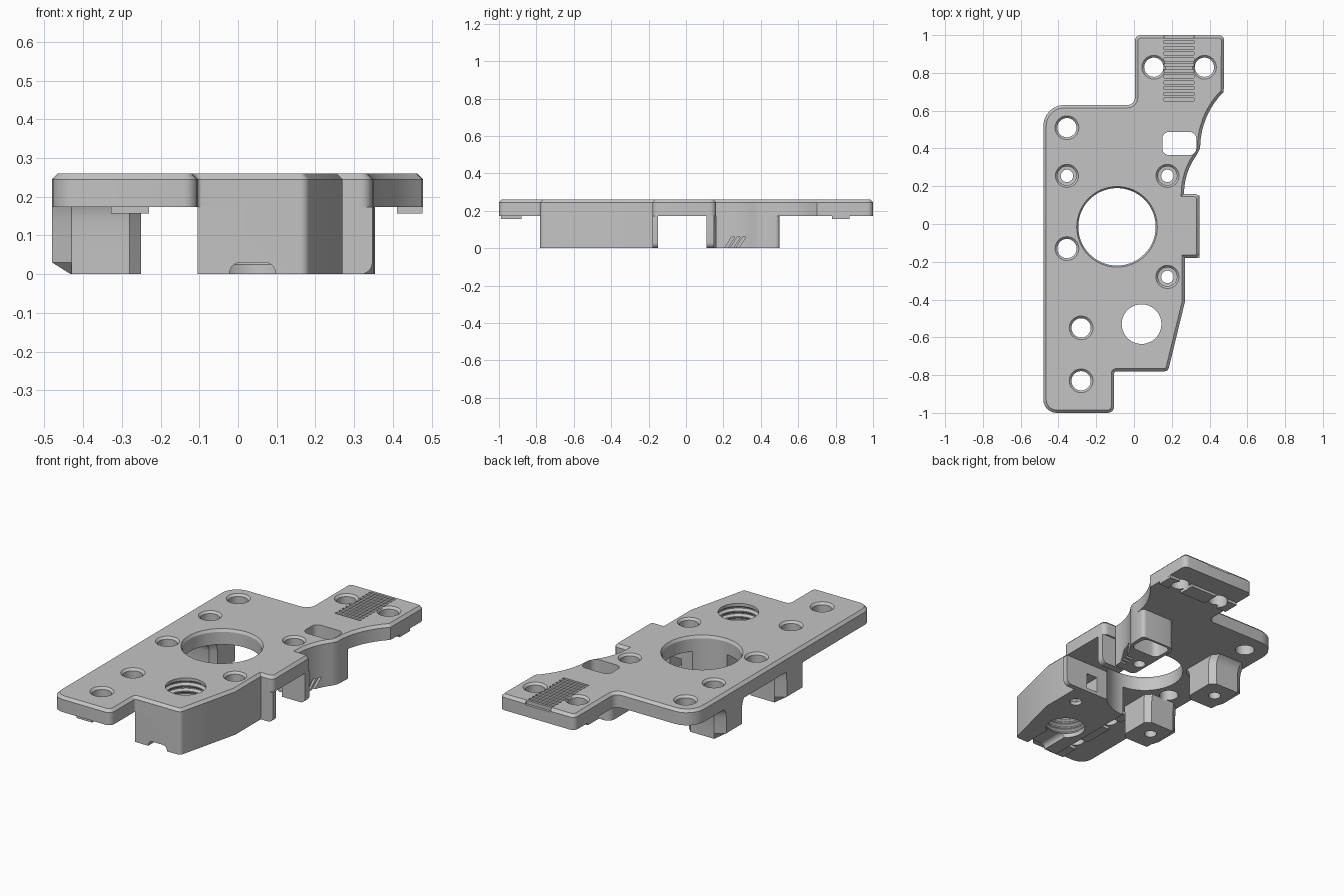
import bpy, bmesh, math
from mathutils import Vector

if "Cube" in bpy.data.objects:
    bpy.data.objects.remove(bpy.data.objects["Cube"])

GREY = (0.55, 0.55, 0.55, 1)
grey = bpy.data.materials.new("plain grey")
grey.use_nodes = True
grey.diffuse_color = GREY
grey.node_tree.nodes["Principled BSDF"].inputs["Base Color"].default_value = GREY

TOP, UNDER, CHAMFER = 0.26, 0.173, 0.015


def rounded(points):
    """Outline from (x, y, radius) corners; radius 0 keeps the corner sharp."""
    out = []
    for i, (x, y, r) in enumerate(points):
        p = Vector((x, y))
        if r == 0:
            out.append(p)
            continue
        a = (Vector(points[i - 1][:2]) - p).normalized()
        b = (Vector(points[(i + 1) % len(points)][:2]) - p).normalized()
        half = a.angle(b) / 2
        c = p + (a + b).normalized() * r / math.sin(half)
        start = p + a * r / math.tan(half) - c
        sweep = start.angle_signed(p + b * r / math.tan(half) - c)
        for k in range(7):
            t = -sweep * k / 6
            out.append(c + Vector((start.x * math.cos(t) - start.y * math.sin(t),
                                   start.x * math.sin(t) + start.y * math.cos(t))))
    return out


def inset(outline, d):
    """Counter-clockwise outline moved inward by d, with mitred corners."""
    out = []
    for i, p in enumerate(outline):
        a = (p - outline[i - 1]).normalized()
        b = (outline[(i + 1) % len(outline)] - p).normalized()
        na, nb = Vector((-a.y, a.x)), Vector((-b.y, b.x))
        out.append(p + (na + nb) * d / (1 + na.dot(nb)))
    return out


def arc(cx, cy, r, y0, y1, n=10):
    """Hollow arc bulging toward -x, between two heights in y."""
    ys = [y0 + (y1 - y0) * k / n for k in range(n + 1)]
    return [(cx - math.sqrt(r * r - (y - cy) ** 2), y, 0) for y in ys]


def loft(name, loops):
    """Closed solid through loops of equal length."""
    bm = bmesh.new()
    rings = [[bm.verts.new(v) for v in loop] for loop in loops]
    bm.faces.new(rings[0])
    bm.faces.new(rings[-1])
    n = len(rings[0])
    for lo, hi in zip(rings, rings[1:]):
        for i in range(n):
            bm.faces.new((lo[i], lo[(i + 1) % n], hi[(i + 1) % n], hi[i]))
    bmesh.ops.recalc_face_normals(bm, faces=bm.faces)
    mesh = bpy.data.meshes.new(name)
    bm.to_mesh(mesh)
    bm.free()
    mesh.materials.append(grey)
    ob = bpy.data.objects.new(name, mesh)
    bpy.context.collection.objects.link(ob)
    return ob


def at(outline, z):
    return [(p[0], p[1], z) for p in outline]


def prism(name, outline, z0, z1):
    return loft(name, [at(outline, z0), at(outline, z1)])


def box(name, x0, x1, y0, y1, z0, z1):
    return prism(name, [(x0, y0), (x1, y0), (x1, y1), (x0, y1)], z0, z1)


def lathe(name, x, y, profile, n=40):
    """Solid of revolution from (radius, height) pairs."""
    ang = [2 * math.pi * k / n for k in range(n)]
    return loft(name, [[(x + r * math.cos(a), y + r * math.sin(a), z) for a in ang]
                       for r, z in profile])


# Plate with chamfered top rim
low_arc = arc(0.615, 0.16, 0.35, 0.16, 0.37)
high_arc = arc(0.7725, 0.40, 0.4225, 0.40, 0.70)
plate_outline = rounded(
    [(-0.48, -1, 0.07), (-0.105, -1, 0.035), (-0.105, -0.78, 0.012), (0.18, -0.78, 0.025),
     (0.27, -0.41, 0), (0.27, -0.18, 0), (0.347, -0.18, 0.03), (0.347, 0.16, 0.03)]
    + low_arc + high_arc
    + [(0.478, 1, 0.03), (0.005, 1, 0.03), (0.005, 0.63, 0.04), (-0.48, 0.63, 0.11)])
plate = loft("mounting_plate", [at(plate_outline, UNDER), at(plate_outline, TOP - CHAMFER),
                                at(inset(plate_outline, CHAMFER), TOP)])
parts = [plate]

# Deep front block and rear column below the plate
parts.append(prism("front_block", rounded(
    [(-0.105, -0.78, 0), (0.18, -0.78, 0.025), (0.27, -0.41, 0), (0.27, -0.15, 0),
     (-0.105, -0.15, 0)]), 0, UNDER))
parts.append(prism("rear_column", rounded(
    [(0.13, 0.15, 0.03)] + low_arc + [(0.35, 0.40, 0), (0.355, 0.50, 0.02),
                                      (0.13, 0.50, 0.04)]), 0, UNDER))

# Two legs under the side tab, with rounded lower outer corners
for name, y0, y1 in (("front_tab_leg", -0.18, -0.15), ("rear_tab_leg", 0.11, 0.15)):
    side = rounded([(0.2, 0.0, 0), (0.347, 0.0, 0.03), (0.347, UNDER, 0), (0.2, UNDER, 0)])
    parts.append(loft(name, [[(p.x, y, p.y) for p in side] for y in (y0, y1)]))

# Screw posts along the left edge, flaring into the plate
for name, cy, spread in (("rear_post", 0.25, 1.0), ("front_post", -0.295, 0.25)):
    def ring(z, flare=0.0, cut=0.0):
        foot = [(-0.48 + cut, -0.07), (-0.43, -0.11), (-0.28, -0.11), (-0.25, -0.08),
                (-0.25, 0.08), (-0.28, 0.11), (-0.43, 0.11), (-0.48 + cut, 0.07)]
        return [(x, cy + dy * (1 + flare * spread), z) for x, dy in foot]
    parts.append(loft(name, [ring(0, 0, 0.048), ring(0.03), ring(0.12), ring(0.145, 0.06),
                             ring(0.163, 0.17), ring(UNDER, 0.3)]))

# Shallow pads under the clamp holes
for k, (y0, y1) in enumerate(((-0.99, -0.88), (-0.78, -0.60), (-0.50, -0.42))):
    parts.append(box(f"front_pad_{k}", -0.328, -0.23, y0, y1, 0.157, UNDER))
for k, (x0, x1) in enumerate(((0.008, 0.07), (0.155, 0.325), (0.41, 0.476))):
    parts.append(box(f"arm_pad_{k}", x0, x1, 0.78, 0.875, 0.157, UNDER))

# Cutters: motor bore, threaded bore, screw holes, slot
cutters = [lathe("bore", -0.09, -0.015, [(0.205, -0.1), (0.205, 0.245), (0.222, 0.275)], 64)]
thread = [(0.105, -0.1), (0.105, 0.02)]
for k in range(7):
    z = 0.025 + k * 0.032
    thread += [(0.105, z), (0.118, z + 0.01), (0.118, z + 0.016), (0.105, z + 0.026)]
cutters.append(lathe("threaded_bore", 0.04, -0.53, thread + [(0.105, 0.3)], 48))
for x, y in ((-0.355, 0.51), (-0.355, -0.13), (-0.28, -0.55), (-0.28, -0.83),
             (0.105, 0.83), (0.373, 0.83)):
    cutters.append(lathe("hole", x, y, [(0.051, 0.1), (0.051, 0.248), (0.066, 0.263)], 32))
for x, y in ((-0.355, 0.255), (0.177, 0.255), (0.177, -0.28)):
    cutters.append(lathe("stepped_hole", x, y, [(0.033, -0.1), (0.033, 0.15), (0.05, 0.151),
                                                (0.05, 0.248), (0.064, 0.263)], 32))
cutters.append(lathe("blind_hole", -0.355, -0.285, [(0.033, -0.1), (0.033, 0.12)], 24))
cutters.append(prism("slot", rounded([(0.15, 0.365, 0.035), (0.33, 0.365, 0.035),
                                      (0.33, 0.487, 0.035), (0.15, 0.487, 0.035)]), -0.1, 0.3))

# Cutters: arm grooves, arched front channel, nut pocket, slanted side notches
for k in range(12):
    y = 0.65 + k * 0.0305
    cutters.append(box("groove", 0.158, 0.318, y, y + 0.016, TOP - 0.02, 0.3))
arch = rounded([(-0.022, -0.1, 0), (0.097, -0.1, 0), (0.097, 0.03, 0.028), (-0.022, 0.03, 0.028)])
cutters.append(loft("channel", [[(p.x, y, p.y) for p in arch] for y in (-0.9, -0.5)]))
cutters.append(box("nut_pocket", 0.135, 0.205, -0.32, -0.1, 0.02, 0.11))
for k in range(3):
    y = 0.20 + k * 0.03
    slant = [(y, -0.01), (y + 0.016, -0.01), (y + 0.06, 0.06), (y + 0.044, 0.06)]
    cutters.append(loft("notch", [[(x, a, b) for a, b in slant] for x in (0.235, 0.5)]))


def bounds(ob):
    cs = [v.co for v in ob.data.vertices]
    return [(min(c[i] for c in cs), max(c[i] for c in cs)) for i in range(3)]


# Cut every part with the cutters that reach it
for ob in parts:
    own = bounds(ob)
    for c in cutters:
        if all(a[0] < b[1] and b[0] < a[1] for a, b in zip(own, bounds(c))):
            mod = ob.modifiers.new("cut", 'BOOLEAN')
            mod.object, mod.solver = c, 'EXACT'
bpy.context.view_layer.update()
deps = bpy.context.evaluated_depsgraph_get()
cut = [bpy.data.meshes.new_from_object(ob.evaluated_get(deps)) for ob in parts]
for ob, mesh in zip(parts, cut):
    ob.modifiers.clear()
    ob.data = mesh
for c in cutters:
    bpy.data.objects.remove(c)

bpy.ops.object.select_all(action='DESELECT')
for ob in parts:
    ob.select_set(True)
bpy.context.view_layer.objects.active = plate
bpy.ops.object.shade_smooth_by_angle(angle=math.radians(28))
